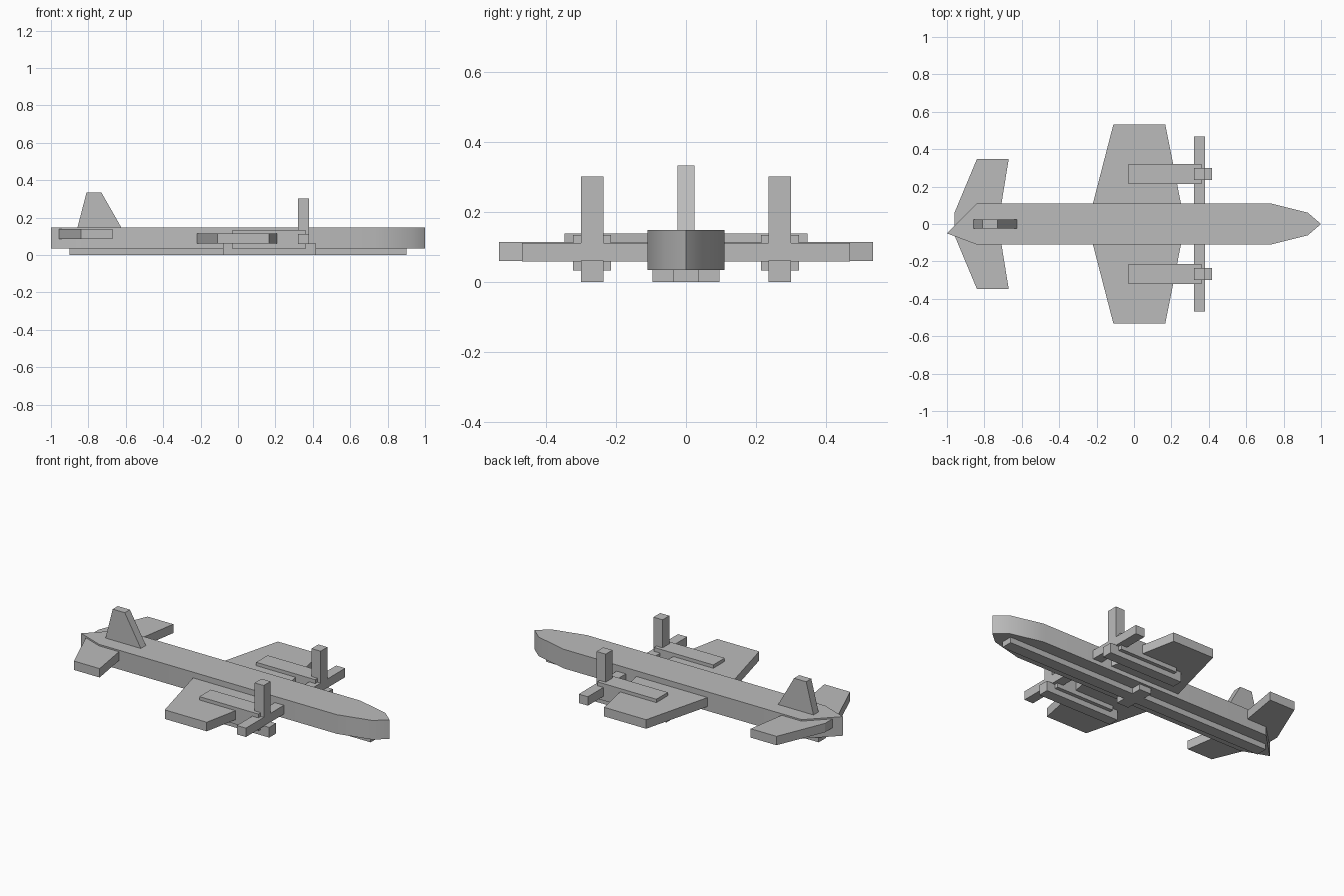
import bpy
import bmesh
import math

if "Cube" in bpy.data.objects:
    bpy.data.objects.remove(bpy.data.objects["Cube"], do_unlink=True)

grey = bpy.data.materials.new("plain grey")
grey.use_nodes = True
colour = (0.5, 0.5, 0.5, 1)
grey.diffuse_color = colour
grey.node_tree.nodes["Principled BSDF"].inputs["Base Color"].default_value = colour


def prism(name, outline, low, high, upright=False):
    """Extrude an outline along z, or along y when upright."""
    bm = bmesh.new()
    place = lambda a, b, c: (a, c, b) if upright else (a, b, c)
    face = bm.faces.new([bm.verts.new(place(a, b, low)) for a, b in outline])
    grown = bmesh.ops.extrude_face_region(bm, geom=[face])["geom"]
    verts = [v for v in grown if isinstance(v, bmesh.types.BMVert)]
    bmesh.ops.translate(bm, verts=verts, vec=place(0, 0, high - low))
    bmesh.ops.recalc_face_normals(bm, faces=bm.faces)
    mesh = bpy.data.meshes.new(name)
    bm.to_mesh(mesh)
    bm.free()
    mesh.materials.append(grey)
    obj = bpy.data.objects.new(name, mesh)
    bpy.context.collection.objects.link(obj)
    return obj


def box(name, x, y, z):
    return prism(name, [(x[0], y[0]), (x[1], y[0]), (x[1], y[1]), (x[0], y[1])], *z)


def mirrored(half):
    """Complete a y-symmetric outline from its +y half."""
    return half + [(x, -y) for x, y in reversed(half)]


# Fuselage with a rounded nose and an off-centre tail point
side = [(-0.84, 0.11), (0.73, 0.11), (0.93, 0.06)]
hull = side + [(1, 0)] + [(x, -y) for x, y in reversed(side)] + [(-1, -0.05)]
fuselage = prism("fuselage", hull, 0.034, 0.148)
bpy.context.view_layer.objects.active = fuselage
fuselage.select_set(True)
bpy.ops.object.shade_smooth_by_angle(angle=math.radians(30))
fuselage.select_set(False)

# Wings, tailplane and fin
prism("wings", mirrored([(-0.248, 0), (-0.11, 0.533), (0.167, 0.533), (0.273, 0)]), 0.06, 0.114)
prism("tailplane", mirrored([(-0.96, 0.06), (-0.84, 0.347), (-0.67, 0.347), (-0.71, 0.1)]),
      0.086, 0.139)
prism("tail_fin", [(-0.86, 0.14), (-0.62, 0.14), (-0.73, 0.333), (-0.81, 0.333)],
      -0.024, 0.024, upright=True)

# Belly keel and its cross bar
box("keel", (-0.9, 0.9), (-0.035, 0.035), (0, 0.036))
box("keel_cross_bar", (-0.04, 0.04), (-0.096, 0.096), (0, 0.036))

# Engine, propeller and lower barrel under each wing
for label, s in (("left", 1), ("right", -1)):
    c = 0.268 * s
    box(label + "_engine", (-0.03, 0.36), (c - 0.054, c + 0.054), (0.033, 0.134))
    box(label + "_barrel", (-0.08, 0.416), (c - 0.032, c + 0.032), (0, 0.061))
    box(label + "_upright_blade", (0.32, 0.38), (c - 0.032, c + 0.032), (0.05, 0.301))
    box(label + "_level_blade", (0.32, 0.38), (c - 0.2, c + 0.2), (0.058, 0.111))
